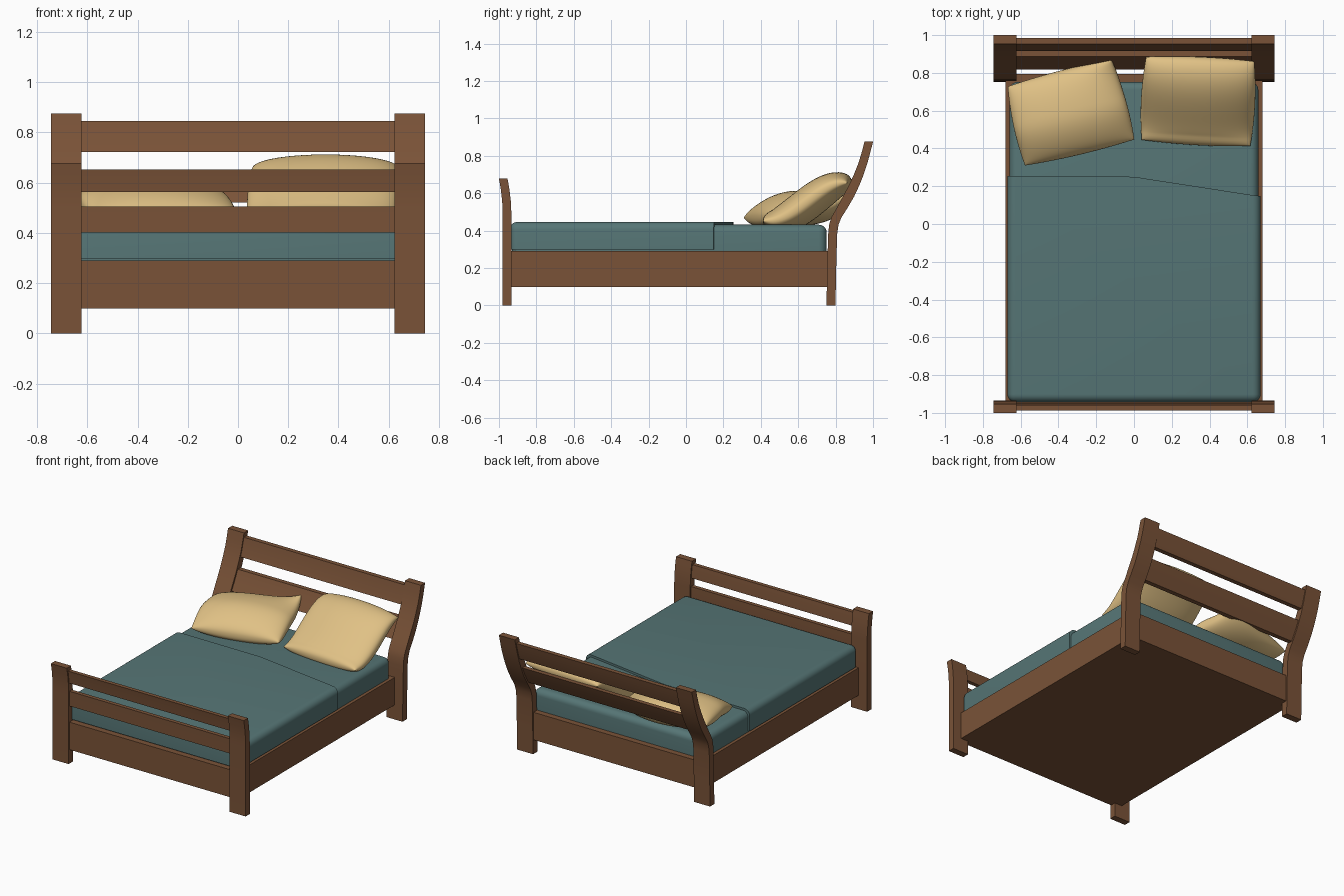
import bpy, bmesh, math
from mathutils import Vector

if "Cube" in bpy.data.objects:
    bpy.data.objects.remove(bpy.data.objects["Cube"])


def material(name, rgb):
    m = bpy.data.materials.new(name)
    m.diffuse_color = (*rgb, 1)
    m.use_nodes = True
    m.node_tree.nodes["Principled BSDF"].inputs["Base Color"].default_value = m.diffuse_color
    return m


WOOD = material("brown wood", (0.195, 0.086, 0.039))
TEAL = material("teal cloth", (0.093, 0.180, 0.180))
SAND = material("sand cloth", (0.745, 0.533, 0.235))


def finish(name, bm, mat, angle=None):
    bmesh.ops.recalc_face_normals(bm, faces=bm.faces)
    me = bpy.data.meshes.new(name)
    bm.to_mesh(me)
    bm.free()
    me.materials.append(mat)
    ob = bpy.data.objects.new(name, me)
    bpy.context.collection.objects.link(ob)
    if angle:
        bpy.ops.object.select_all(action='DESELECT')
        ob.select_set(True)
        bpy.context.view_layer.objects.active = ob
        bpy.ops.object.shade_smooth_by_angle(angle=math.radians(angle))
    return ob


def prism(points, offset):
    """Closed outline extruded along an offset."""
    bm = bmesh.new()
    f = bm.faces.new([bm.verts.new(p) for p in points])
    r = bmesh.ops.extrude_face_region(bm, geom=[f])
    bmesh.ops.translate(bm, vec=offset, verts=[v for v in r['geom'] if isinstance(v, bmesh.types.BMVert)])
    return bm


def sample(curve, z):
    """Centre y and half depth of a post at height z."""
    for a, b in zip(curve, curve[1:]):
        if z <= b[0]:
            t = (z - a[0]) / (b[0] - a[0])
            return a[1] + (b[1] - a[1]) * t, a[2] + (b[2] - a[2]) * t
    return curve[-1][1:]


def board(name, curve, z0, z1, x0, x1, half=None):
    """Board following a post curve between two heights."""
    zs = [z0] + [c[0] for c in curve if z0 < c[0] < z1] + [z1]
    front, back = [], []
    for z in zs:
        y, h = sample(curve, z)
        h = half or h
        front.append((x0, y - h, z))
        back.append((x0, y + h, z))
    finish(name, prism(front + back[::-1], (x1 - x0, 0, 0)), WOOD, 25)


# Post curves: height, centre y, half depth
HEAD = [(0, .775, .024), (.2, .779, .024), (.38, .784, .024), (.43, .790, .025), (.47, .804, .027),
        (.52, .834, .029), (.58, .868, .030), (.64, .898, .028), (.70, .924, .026),
        (.76, .946, .024), (.82, .963, .023), (.875, .977, .023)]
FOOT = [(0, -.957, .023), (.50, -.957, .023), (.56, -.960, .023), (.62, -.967, .023), (.677, -.977, .023)]

# Posts
for s, side in ((-1, "left"), (1, "right")):
    board("head_post_" + side, HEAD, 0, .875, s * .622, s * .745)
    board("foot_post_" + side, FOOT, 0, .677, s * .622, s * .745)

# Headboard and footboard rails
board("head_top_rail", HEAD, .722, .845, -.63, .63, .016)
board("head_lower_rail", HEAD, .52, .648, -.63, .63, .016)
board("foot_top_rail", FOOT, .563, .652, -.63, .63, .014)
board("foot_lower_rail", FOOT, .402, .505, -.63, .63, .014)

# Bed base
base = [(-.68, -.972, .098), (.68, -.972, .098), (.68, .793, .098), (-.68, .793, .098)]
finish("bed_base", prism(base, (0, 0, .192)), WOOD)


def cushion(name, outline, z0, z1, radius, back_y=9):
    """Slab with rounded edges, except those behind back_y."""
    bm = prism([(x, y, z0) for x, y in outline], (0, 0, z1 - z0))
    edges = []
    for e in bm.edges:
        m = (e.verts[0].co + e.verts[1].co) / 2
        if m.y < back_y and m.z > z0 + .001:
            edges.append(e)
    bmesh.ops.bevel(bm, geom=edges, offset=radius, segments=6, profile=.5, affect='EDGES')
    finish(name, bm, TEAL, 35)


# Mattress and blanket with a slanted turned edge
cushion("mattress", [(-.658, -.93), (.658, -.93), (.658, .752), (-.658, .752)], .285, .431, .042)
cushion("blanket", [(-.67, -.943), (.67, -.943), (.67, .148), (.62, .154), (0, .25), (-.67, .254)],
        .298, .446, .042, .12)


def smooth(t):
    t = min(1, max(0, t))
    return t * t * (3 - 2 * t)


def pillow(name, corners, height, thick, n=36):
    """Puffed quad: corners front-left, front-right, back-right, back-left."""
    a, b, c, d = [Vector(p) for p in corners]

    def centre(u, v):
        s = (u * (1 - .05 * v * v) + 1) / 2
        t = (v * (1 - .05 * u * u) + 1) / 2
        p = a.lerp(b, s).lerp(d.lerp(c, s), t)
        return Vector((p.x, p.y, height(s, t)))

    bm = bmesh.new()
    sheets = []
    for sign in (1, -1):
        grid = []
        for i in range(n + 1):
            row = []
            for j in range(n + 1):
                u = math.sin(math.pi / 2 * (2 * i / n - 1))
                v = math.sin(math.pi / 2 * (2 * j / n - 1))
                e = .01
                nrm = (centre(u + e, v) - centre(u - e, v)).cross(centre(u, v + e) - centre(u, v - e)).normalized()
                puff = thick * max(0, (1 - u * u) * (1 - v * v)) ** .4
                p = centre(u, v) + nrm * puff * sign
                p.z = max(p.z, .426)
                row.append(bm.verts.new(p))
            grid.append(row)
        for i in range(n):
            for j in range(n):
                bm.faces.new((grid[i][j], grid[i + 1][j], grid[i + 1][j + 1], grid[i][j + 1]))
        sheets.append(grid)
    bmesh.ops.remove_doubles(bm, verts=bm.verts, dist=.0002)
    finish(name, bm, SAND, 80)


# Flat pillow with one corner pushed up, and pillow leaning on the headboard
pillow("pillow_left", [(-.59, .295), (.02, .44), (-.11, .885), (-.685, .735)],
       lambda s, t: .468 + .05 * smooth(t * 2) + .11 * (s * t) ** 4, .094)
pillow("pillow_right", [(.025, .435), (.63, .40), (.652, .872), (.05, .897)],
       lambda s, t: .452 + .203 * smooth((t - .1) / .85), .088)
